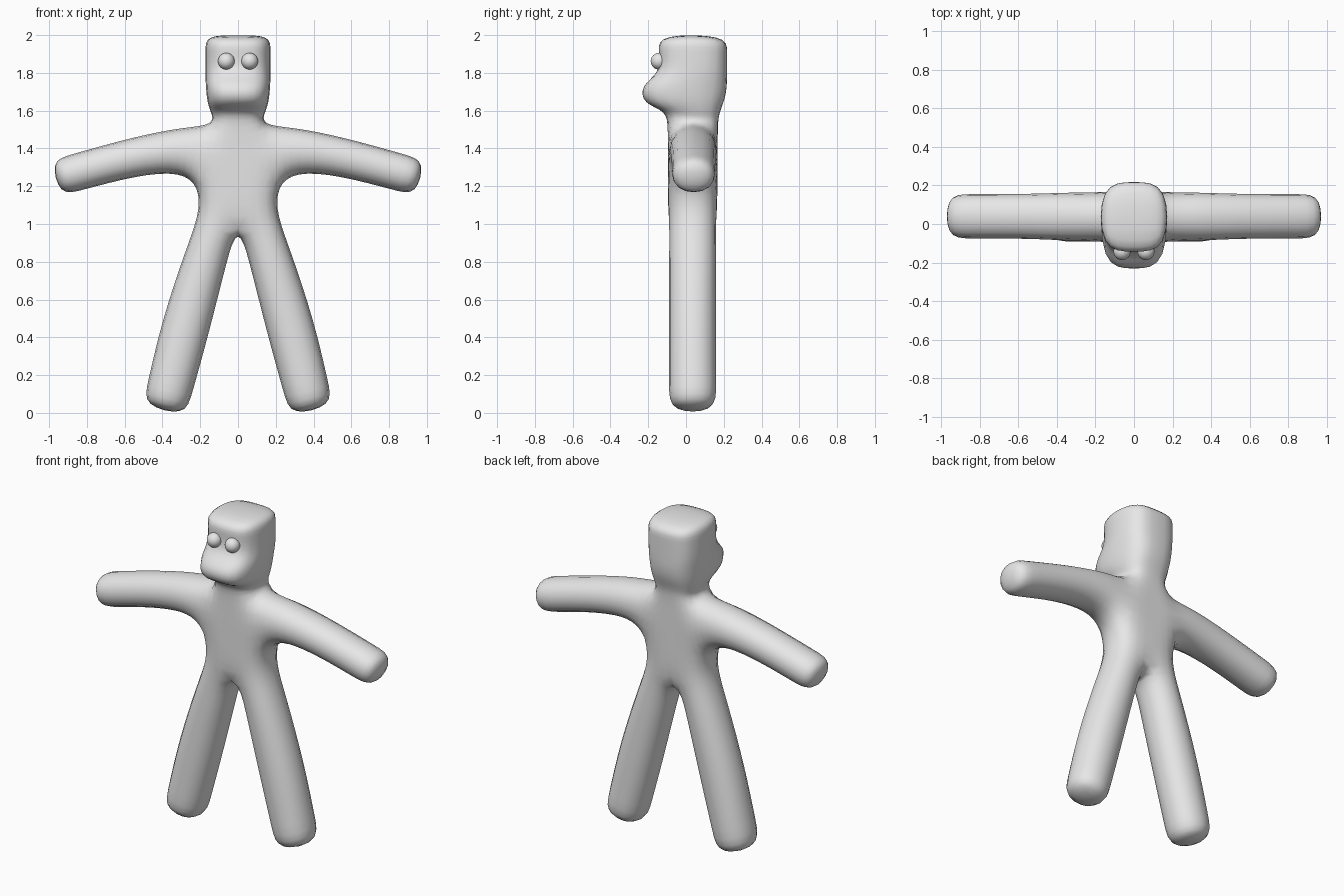
import bpy, bmesh, math

cube = bpy.data.objects.get("Cube")
if cube:
    bpy.data.objects.remove(cube, do_unlink=True)

grey = bpy.data.materials.new("plain_grey")
grey.use_nodes = True
grey.diffuse_color = (0.8, 0.8, 0.8, 1)
grey.node_tree.nodes["Principled BSDF"].inputs["Base Color"].default_value = (0.8, 0.8, 0.8, 1)

BODY = (-0.093, 0.163)   # front and back depth of the torso
LEG = (-0.101, 0.171)
ARM = (-0.085, 0.165)
SHOULDER = (-0.1, 0.176)

# Half-body cage points: x, z, (front y, back y)
pts = {
    "crotch": (0, 0.975, BODY), "waist": (0, 1.2, BODY), "chest": (0, 1.49, BODY),
    "hip": (0.215, 1.05, LEG), "armpit": (0.212, 1.185, LEG), "shoulder": (0.125, 1.535, SHOULDER),
    # leg, inner and outer edge
    "leg_in1": (0.045, 0.82, LEG), "leg_out1": (0.285, 0.87, LEG),
    "leg_in2": (0.14, 0.43, LEG), "leg_out2": (0.415, 0.49, LEG),
    "leg_in3": (0.233, 0.10, LEG), "leg_out3": (0.487, 0.165, LEG),
    "leg_in4": (0.268, -0.028, LEG), "leg_out4": (0.518, 0.036, LEG),
    # arm, lower and upper edge
    "arm_lo1": (0.30, 1.268, SHOULDER), "arm_up1": (0.30, 1.522, SHOULDER),
    "arm_lo2": (0.53, 1.25, ARM), "arm_up2": (0.57, 1.466, ARM),
    "arm_lo3": (0.832, 1.169, ARM), "arm_up3": (0.888, 1.375, ARM),
    "arm_lo4": (0.947, 1.139, ARM), "arm_up4": (1.0, 1.345, ARM),
}
quads = [
    ("crotch", "waist", "armpit", "hip"), ("waist", "chest", "shoulder", "armpit"),
    ("crotch", "hip", "leg_out1", "leg_in1"), ("armpit", "shoulder", "arm_up1", "arm_lo1"),
]
for i in range(1, 4):
    quads.append((f"leg_in{i}", f"leg_out{i}", f"leg_out{i+1}", f"leg_in{i+1}"))
    quads.append((f"arm_lo{i}", f"arm_up{i}", f"arm_up{i+1}", f"arm_lo{i+1}"))

# Head loops from neck to crown: half width, front y, front z, back y, back z
head = [
    (0.150, -0.100, 1.600, 0.172, 1.58),
    (0.170, -0.230, 1.635, 0.205, 1.655),
    (0.178, -0.240, 1.735, 0.217, 1.73),
    (0.180, -0.135, 1.800, 0.217, 1.80),
    (0.180, -0.145, 1.920, 0.217, 1.92),
    (0.178, -0.145, 2.005, 0.217, 2.00),
]
below = ("chest", "shoulder")
for i, (w, yf, zf, yb, zb) in enumerate(head):
    mid, side = f"head_mid{i}", f"head_side{i}"
    pts[mid] = (0, (zf, zb), (yf, yb))
    pts[side] = (w, (zf, zb), (yf, yb))
    quads.append((below[0], mid, side, below[1]))
    below = (mid, side)

# Front and back sheets, joined by walls along the outline
bm = bmesh.new()
front, back = {}, {}
for name, (x, z, (yf, yb)) in pts.items():
    zf, zb = z if isinstance(z, tuple) else (z, z)
    front[name] = bm.verts.new((x, yf, zf))
    back[name] = bm.verts.new((x, yb, zb))
edges = {}
for q in quads:
    bm.faces.new([front[n] for n in q])
    bm.faces.new([back[n] for n in reversed(q)])
    for a, b in zip(q, q[1:] + q[:1]):
        edges.setdefault(frozenset((a, b)), []).append((a, b))
for uses in edges.values():
    a, b = uses[0]
    if len(uses) == 1 and (pts[a][0] > 0 or pts[b][0] > 0):
        bm.faces.new((front[b], front[a], back[a], back[b]))
bmesh.ops.recalc_face_normals(bm, faces=bm.faces)
# Outward check on the front sheet
bm.faces.ensure_lookup_table()
if bm.faces[0].normal.y > 0:
    bmesh.ops.reverse_faces(bm, faces=bm.faces)
for f in bm.faces:
    f.smooth = True
mesh = bpy.data.meshes.new("body")
bm.to_mesh(mesh)
bm.free()
mesh.materials.append(grey)
body = bpy.data.objects.new("body", mesh)
bpy.context.collection.objects.link(body)
mirror = body.modifiers.new("mirror", 'MIRROR')
mirror.use_clip = True
mirror.merge_threshold = 0.001
sub = body.modifiers.new("smooth", 'SUBSURF')
sub.levels = sub.render_levels = 2

# Eyes
for side, sx in (("left", 1), ("right", -1)):
    bpy.ops.mesh.primitive_uv_sphere_add(segments=24, ring_count=12, radius=0.044,
                                         location=(sx * 0.062, -0.143, 1.862))
    eye = bpy.context.object
    eye.name = f"{side}_eye"
    eye.data.materials.append(grey)
    bpy.ops.object.shade_smooth()
